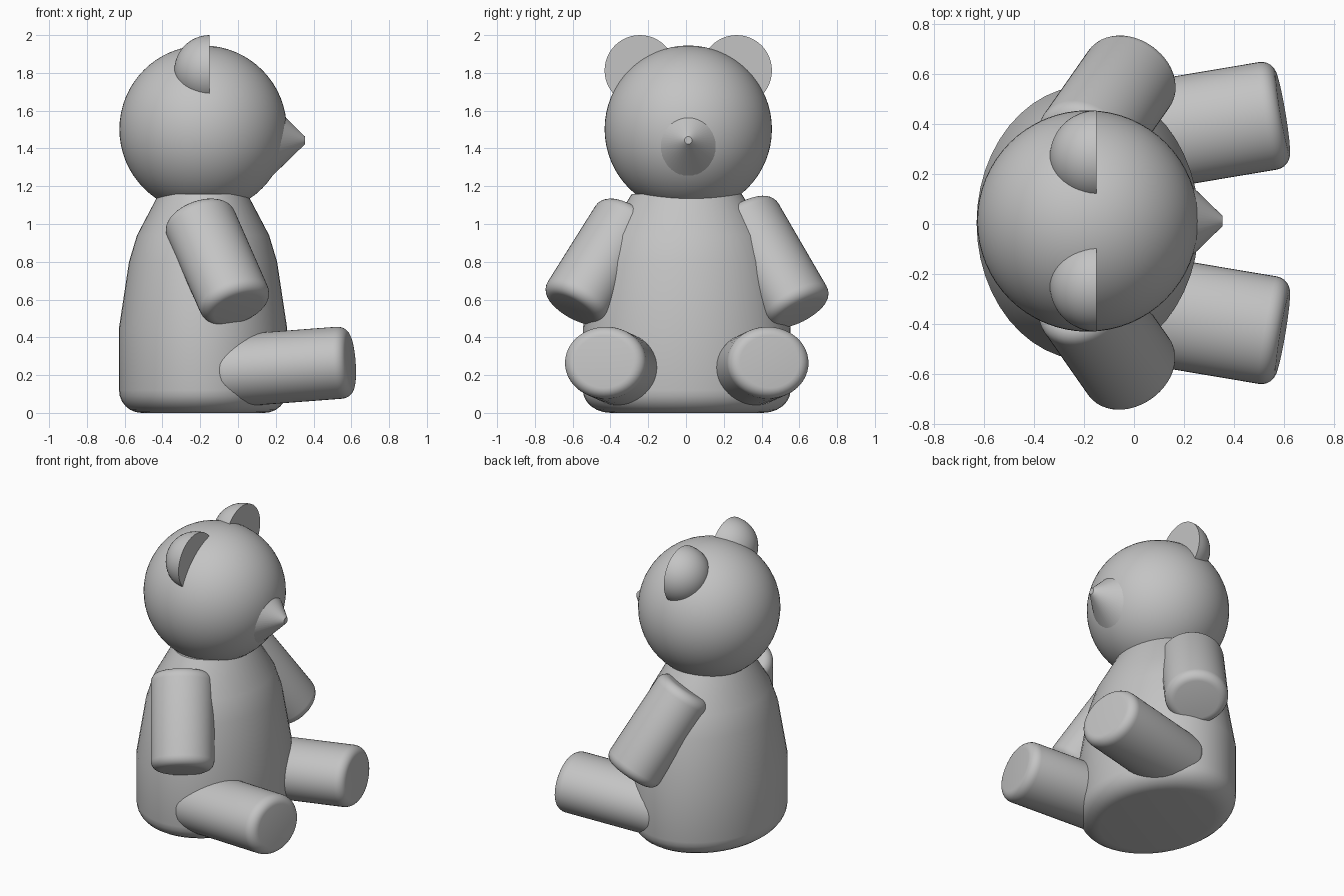
import bpy, bmesh, math
from mathutils import Matrix, Vector

cube = bpy.data.objects.get("Cube")
if cube:
    bpy.data.objects.remove(cube, do_unlink=True)

grey = bpy.data.materials.new("plain_grey")
grey.use_nodes = True
COLOUR = (0.55, 0.55, 0.55, 1)
grey.diffuse_color = COLOUR
grey.node_tree.nodes["Principled BSDF"].inputs["Base Color"].default_value = COLOUR

MID_X, MID_Y = -0.185, 0.004
HEAD_Y = 0.012


def arc(cr, cz, r, start, end, steps):
    """Points (radius, height) on a circular arc, angles in degrees."""
    angles = [math.radians(start + (end - start) * i / steps) for i in range(steps + 1)]
    return [(cr + r * math.cos(a), cz + r * math.sin(a)) for a in angles]


def lathe(name, profile, origin, axis=(0, 0, 1), flatten=1.0, sides=48):
    """Spin a profile round an axis; flatten squeezes the second cross direction."""
    axis = Vector(axis).normalized()
    up = Vector((0, 0, 1))
    wide = axis.cross(up).normalized() if abs(axis.z) < 0.999 else Vector((1, 0, 0))
    thin = axis.cross(wide)
    place = Matrix((wide, thin, axis)).transposed()
    bm = bmesh.new()
    rings = []
    for r, h in profile:
        ring = []
        for i in range(sides):
            a = math.tau * i / sides
            local = Vector((r * math.cos(a), r * math.sin(a) * flatten, h))
            ring.append(bm.verts.new(Vector(origin) + place @ local))
        rings.append(ring)
    for low, high in zip(rings, rings[1:]):
        for i in range(sides):
            j = (i + 1) % sides
            bm.faces.new((low[i], low[j], high[j], high[i]))
    bm.faces.new(rings[0][::-1])
    bm.faces.new(rings[-1])
    bmesh.ops.remove_doubles(bm, verts=bm.verts, dist=0.0003)
    bmesh.ops.recalc_face_normals(bm, faces=bm.faces)
    mesh = bpy.data.meshes.new(name)
    bm.to_mesh(mesh)
    bm.free()
    mesh.materials.append(grey)
    obj = bpy.data.objects.new(name, mesh)
    bpy.context.collection.objects.link(obj)
    bpy.ops.object.select_all(action='DESELECT')
    obj.select_set(True)
    bpy.context.view_layer.objects.active = obj
    bpy.ops.object.shade_smooth_by_angle(angle=math.radians(35))
    return obj


def limb(name, start, end, wide, thin, bevel=0.06):
    """Round-edged oval cylinder between two points."""
    start, end = Vector(start), Vector(end)
    length = (end - start).length
    profile = (arc(wide - bevel, bevel, bevel, -90, 0, 6)
               + arc(wide - bevel, length - bevel, bevel, 0, 90, 6))
    lathe(name, profile, start, end - start, thin / wide)


# Body: oval, rounded at the base and tapering to the neck
body_profile = arc(0.325, 0.12, 0.12, -90, 0, 6) + [
    (0.445, 0.45), (0.392, 0.8), (0.35, 0.94), (0.25, 1.13), (0.235, 1.16)]
lathe("body", body_profile, (MID_X, MID_Y, 0), flatten=1.236)

# Head
lathe("head", arc(0, 0, 0.443, -90, 90, 32), (MID_X, HEAD_Y, 1.502), sides=64)

# Muzzle: blunt cone
lathe("muzzle", [(0.2, 0), (0.02, 0.185)], (0.17, HEAD_Y, 1.443), (1, 0, 0))

for label, side in (("left", 1), ("right", -1)):
    # Ears: half balls, flat side forward
    lathe(label + "_ear", arc(0, 0, 0.187, 0, 90, 12),
          (-0.15, HEAD_Y + side * 0.256, 1.813), (-1, 0, 0))
    # Arms: the left one is a touch longer
    extra = 0.02 if side > 0 else 0
    limb(label + "_arm",
         (-0.217, MID_Y + side * 0.295, 1.047 + extra),
         (0, MID_Y + side * 0.605, 0.553 - extra), 0.198, 0.182)
    # Legs: splayed slightly outwards and raised
    limb(label + "_leg",
         (-0.1, MID_Y + side * 0.322, 0.217),
         (0.596, MID_Y + side * 0.439, 0.27), 0.218, 0.191)
